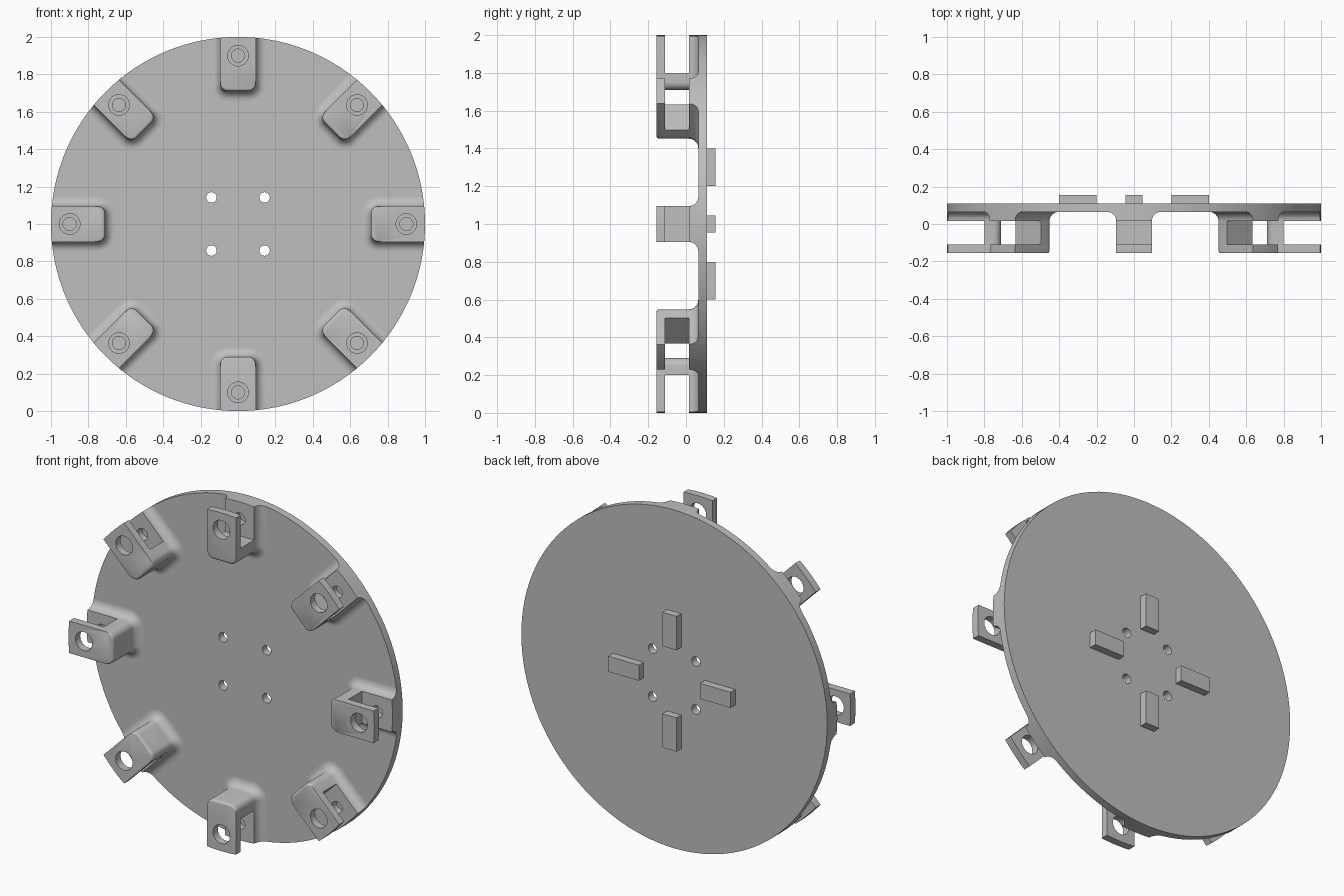
import bpy, bmesh
from math import sin, cos, pi, radians
from mathutils import Matrix, Vector

if "Cube" in bpy.data.objects:
    bpy.data.objects.remove(bpy.data.objects["Cube"])

grey = bpy.data.materials.new("plain grey")
grey.use_nodes = True
colour = (0.52, 0.52, 0.52, 1)
grey.diffuse_color = colour
grey.node_tree.nodes["Principled BSDF"].inputs["Base Color"].default_value = colour

CENTRE = Vector((0, 0, 1))
FRONT, SLOT_FRONT, SLOT_BACK = -0.155, -0.11, 0.015
FACE, BACK, PEG_BACK = 0.065, 0.11, 0.155


def make(name, bm):
    bmesh.ops.recalc_face_normals(bm, faces=bm.faces)
    mesh = bpy.data.meshes.new(name)
    bm.to_mesh(mesh)
    bm.free()
    mesh.materials.append(grey)
    obj = bpy.data.objects.new(name, mesh)
    bpy.context.collection.objects.link(obj)
    return obj


def cylinder(name, radius, y0, y1, x=0, z=0, sides=32):
    bm = bmesh.new()
    turn = Matrix.Translation((x, (y0 + y1) / 2, z)) @ Matrix.Rotation(pi / 2, 4, 'X')
    bmesh.ops.create_cone(bm, cap_ends=True, segments=sides, radius1=radius,
                          radius2=radius, depth=y1 - y0, matrix=turn)
    return make(name, bm)


def box(name, x0, x1, y0, y1, z0, z1):
    bm = bmesh.new()
    mid = Matrix.Translation(((x0 + x1) / 2, (y0 + y1) / 2, (z0 + z1) / 2))
    bmesh.ops.create_cube(bm, size=1, matrix=mid @ Matrix.Diagonal((x1 - x0, y1 - y0, z1 - z0, 1)))
    return make(name, bm)


def carve(obj, cuts):
    """Apply (operation, cutter) booleans, then delete the cutters."""
    for operation, cutter in cuts:
        cutter.hide_render = True
        mod = obj.modifiers.new("cut", 'BOOLEAN')
        mod.operation, mod.object, mod.solver = operation, cutter, 'EXACT'
    graph = bpy.context.evaluated_depsgraph_get()
    mesh = bpy.data.meshes.new_from_object(obj.evaluated_get(graph))
    obj.modifiers.clear()
    obj.data = mesh
    for _, cutter in cuts:
        bpy.data.objects.remove(cutter)
    mesh.shade_smooth()
    mesh.set_sharp_from_angle(angle=radians(30))


# Disc with four bolt holes
disc = cylinder("disc", 1, FACE, BACK, sides=128)
carve(disc, [('DIFFERENCE', cylinder("hole_cutter", 0.028, 0, 0.2, x, z))
             for x in (-0.142, 0.142) for z in (-0.142, 0.142)])
disc.location = CENTRE


# Clevis lug: stacked outlines with a flared foot and a rounded inner end
def outline(flare, shift):
    half, inner, rad = 0.095 + flare, 0.71 - flare + shift, 0.04 + flare
    pts = [(half, 1.1), (-half, 1.1)]
    for side in (-1, 1):
        for i in range(9):
            a = pi / 2 * (i / 8 if side < 0 else 1 - i / 8)
            pts.append((side * (half - rad + rad * cos(a)), inner + rad - rad * sin(a)))
    return pts


levels = []
for i in range(5):
    a = pi / 2 * i / 4
    levels.append((FRONT + 0.015 * (1 - cos(a)), 0, 0.015 * (1 - sin(a))))
for i in range(9):
    a = pi / 2 * i / 8
    levels.append((SLOT_BACK + 0.05 * sin(a), 0.05 * (1 - cos(a)), 0))
levels.append((FACE + 0.001, 0.05, 0))

bm = bmesh.new()
rings = [[bm.verts.new((x, y, z)) for x, z in outline(flare, shift)]
         for y, flare, shift in levels]
for low, high in zip(rings, rings[1:]):
    for i in range(len(low)):
        j = (i + 1) % len(low)
        bm.faces.new((low[i], low[j], high[j], high[i]))
bm.faces.new(rings[0])
bm.faces.new(rings[-1])
lug = make("lug_1", bm)
carve(lug, [
    ('INTERSECT', cylinder("rim_cutter", 1, -0.3, 0.3, sides=128)),
    ('DIFFERENCE', box("slot_cutter", -0.3, 0.3, SLOT_FRONT, SLOT_BACK, 0.8, 1.2)),
    ('DIFFERENCE', cylinder("pin_cutter", 0.055, -0.3, -0.05, z=0.9)),
    ('DIFFERENCE', cylinder("pilot_cutter", 0.035, -0.05, 0.2, z=0.9)),
])

# Eight lugs around the rim
for k in range(8):
    part = lug if k == 0 else bpy.data.objects.new(f"lug_{k + 1}", lug.data)
    if k:
        bpy.context.collection.objects.link(part)
    part.location = CENTRE
    part.rotation_euler.y = k * pi / 4

# Four locating keys on the back
for k in range(4):
    key = box(f"back_key_{k + 1}", -0.046, 0.046, BACK - 0.005, PEG_BACK, 0.2, 0.4)
    key.location = CENTRE
    key.rotation_euler.y = k * pi / 2
